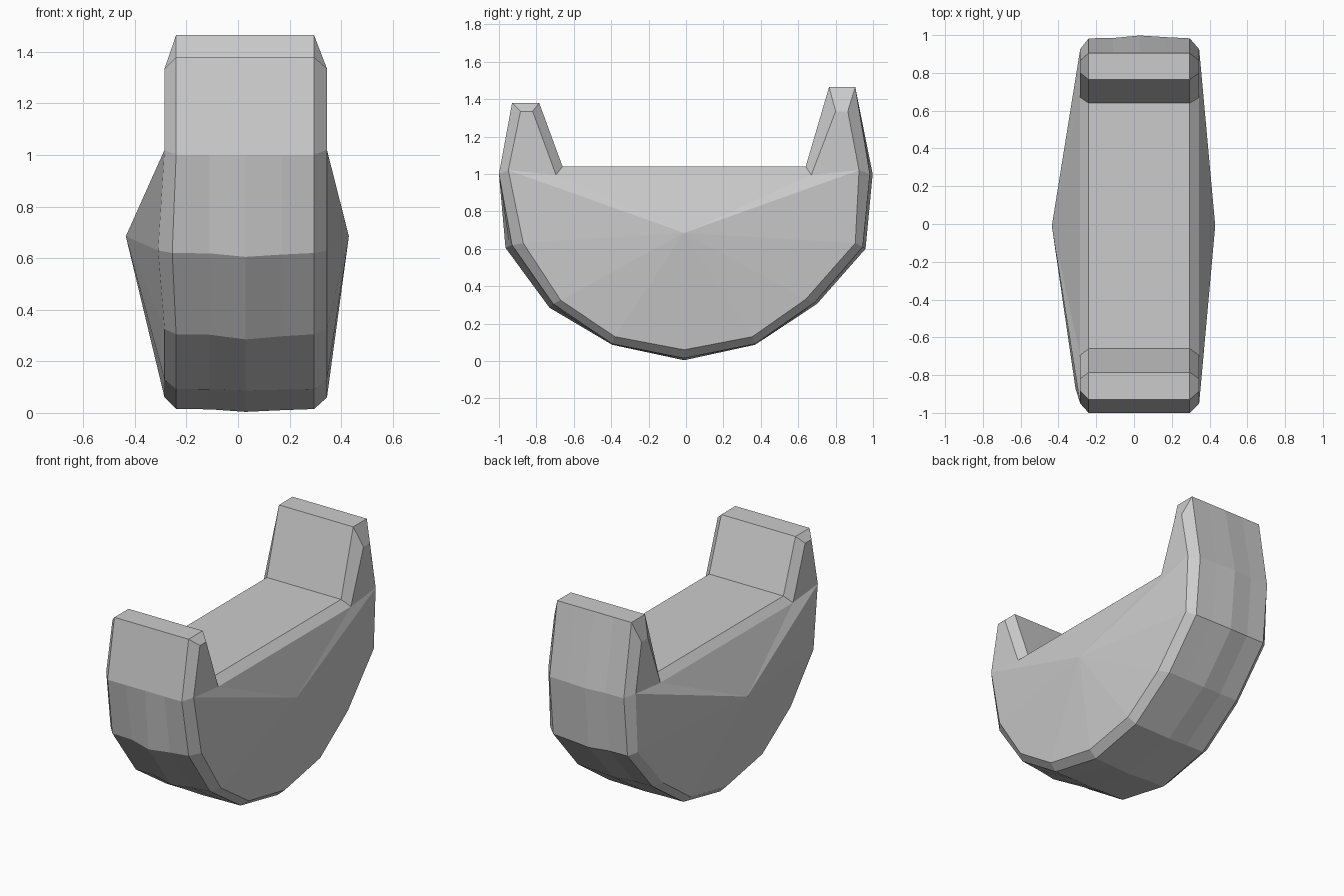
import bpy, bmesh

cube = bpy.data.objects.get("Cube")
if cube:
    bpy.data.objects.remove(cube, do_unlink=True)

# One plain grey
grey = bpy.data.materials.new("light_grey")
grey.use_nodes = True
colour = (0.6, 0.6, 0.6, 1)
grey.diffuse_color = colour
grey.node_tree.nodes["Principled BSDF"].inputs["Base Color"].default_value = colour

# Cradle outline (y, z): front horn, deck, back horn, then round the keel
outer = [(-.93, 1.38), (-.785, 1.38), (-.66, 1.04), (.64, 1.04), (.765, 1.465),
         (.905, 1.465), (.983, 1.0), (.945, .61), (.69, .315), (.37, .092),
         (-.01, .015), (-.395, .092), (-.71, .305), (-.93, .62), (-1, 1.0)]
# Same outline pulled in at the chamfered sides
inner = [(-.885, 1.335), (-.82, 1.335), (-.695, .995), (.67, .995), (.80, 1.335),
         (.865, 1.335), (.925, 1.02), (.905, .63), (.64, .33), (.355, .13),
         (-.01, .06), (-.38, .13), (-.67, .325), (-.87, .63), (-.95, 1.02)]
# Slight swelling along the middle of the outside, by outline point
swell = {6: (.015, 0), 7: (.015, -.01), 8: (.01, -.01), 9: (0, -.005),
         10: (0, -.011), 11: (0, -.005), 12: (-.02, -.02), 13: (-.035, -.015)}
FRONT_DENT = 13

bm = bmesh.new()


def section(x, profile, amount=0, dent=0):
    """Ring of vertices across the body at x."""
    ring = []
    for i, (y, z) in enumerate(profile):
        dy, dz = swell.get(i, (0, 0))
        shift = dent if i == FRONT_DENT else 0
        ring.append(bm.verts.new((x + shift, y + dy * amount, z + dz * amount)))
    return ring


rings = [section(-.285, inner, dent=-.025),
         section(-.24, outer, dent=-.015),
         section(-.11, outer, .1),
         section(.03, outer, 1),
         section(.17, outer, .4),
         section(.295, outer),
         section(.345, inner)]

# Skin between neighbouring sections
n = len(outer)
for a, b in zip(rings, rings[1:]):
    for i in range(n):
        j = (i + 1) % n
        bm.faces.new((a[i], a[j], b[j], b[i]))

# Sides: flat horn cheeks and a shallow pyramid over the hull
for ring, x in ((rings[0], -.435), (rings[-1], .43)):
    bm.faces.new((ring[0], ring[1], ring[2], ring[14]))
    bm.faces.new((ring[3], ring[4], ring[5], ring[6]))
    tip = bm.verts.new((x, -.01, .685))
    rim = [ring[2], ring[3]] + ring[6:]
    for a, b in zip(rim, rim[1:] + rim[:1]):
        bm.faces.new((a, b, tip))

bmesh.ops.recalc_face_normals(bm, faces=bm.faces)
mesh = bpy.data.meshes.new("cradle_body")
bm.to_mesh(mesh)
bm.free()
mesh.materials.append(grey)
bpy.context.collection.objects.link(bpy.data.objects.new("cradle_body", mesh))
